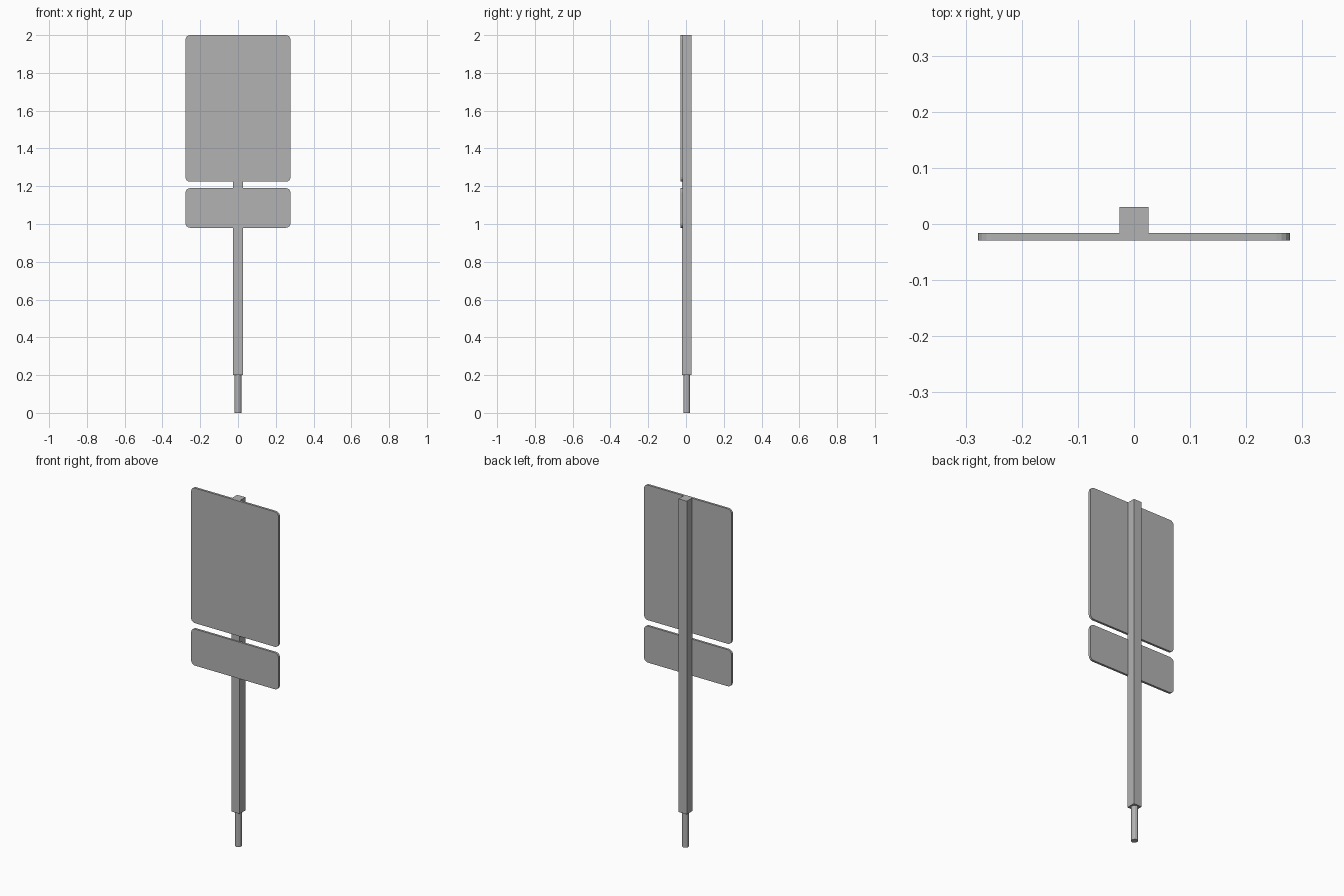
import bpy, bmesh, math

if "Cube" in bpy.data.objects:
    bpy.data.objects.remove(bpy.data.objects["Cube"])

grey = bpy.data.materials.new("galvanised grey")
grey.diffuse_color = (0.45, 0.45, 0.45, 1)
grey.use_nodes = True
grey.node_tree.nodes["Principled BSDF"].inputs["Base Color"].default_value = grey.diffuse_color


def prism(name, outline, vec, bevel=0.0):
    """Extrude a flat outline along vec."""
    bm = bmesh.new()
    face = bm.faces.new([bm.verts.new(p) for p in outline])
    out = bmesh.ops.extrude_face_region(bm, geom=[face])
    bmesh.ops.translate(bm, vec=vec, verts=[v for v in out["geom"] if isinstance(v, bmesh.types.BMVert)])
    bmesh.ops.recalc_face_normals(bm, faces=bm.faces)
    mesh = bpy.data.meshes.new(name)
    bm.to_mesh(mesh)
    bm.free()
    mesh.materials.append(grey)
    obj = bpy.data.objects.new(name, mesh)
    bpy.context.collection.objects.link(obj)
    return obj


def panel(name, z0, z1, half=0.278, r=0.024, steps=4):
    """Thin sign plate with rounded corners."""
    pts = []
    corners = [(half - r, z1 - r), (r - half, z1 - r), (r - half, z0 + r), (half - r, z0 + r)]
    for i, (cx, cz) in enumerate(corners):
        for k in range(steps + 1):
            a = math.pi / 2 * (i + k / steps)
            pts.append((cx + r * math.cos(a), -0.029, cz + r * math.sin(a)))
    return prism(name, pts, (0, 0.013, 0))


# Sign plates
panel("main_panel", 1.224, 2.0)
panel("lower_panel", 0.98, 1.19)

# Square post
h, yc = 0.026, 0.004
prism("post", [(-h, yc - h, 0.2), (h, yc - h, 0.2), (h, yc + h, 0.2), (-h, yc + h, 0.2)], (0, 0, 1.8))

# Round ground peg
prism("ground_peg", [(0.018 * math.cos(math.tau * i / 12), yc + 0.018 * math.sin(math.tau * i / 12), 0)
                     for i in range(12)], (0, 0, 0.2))
